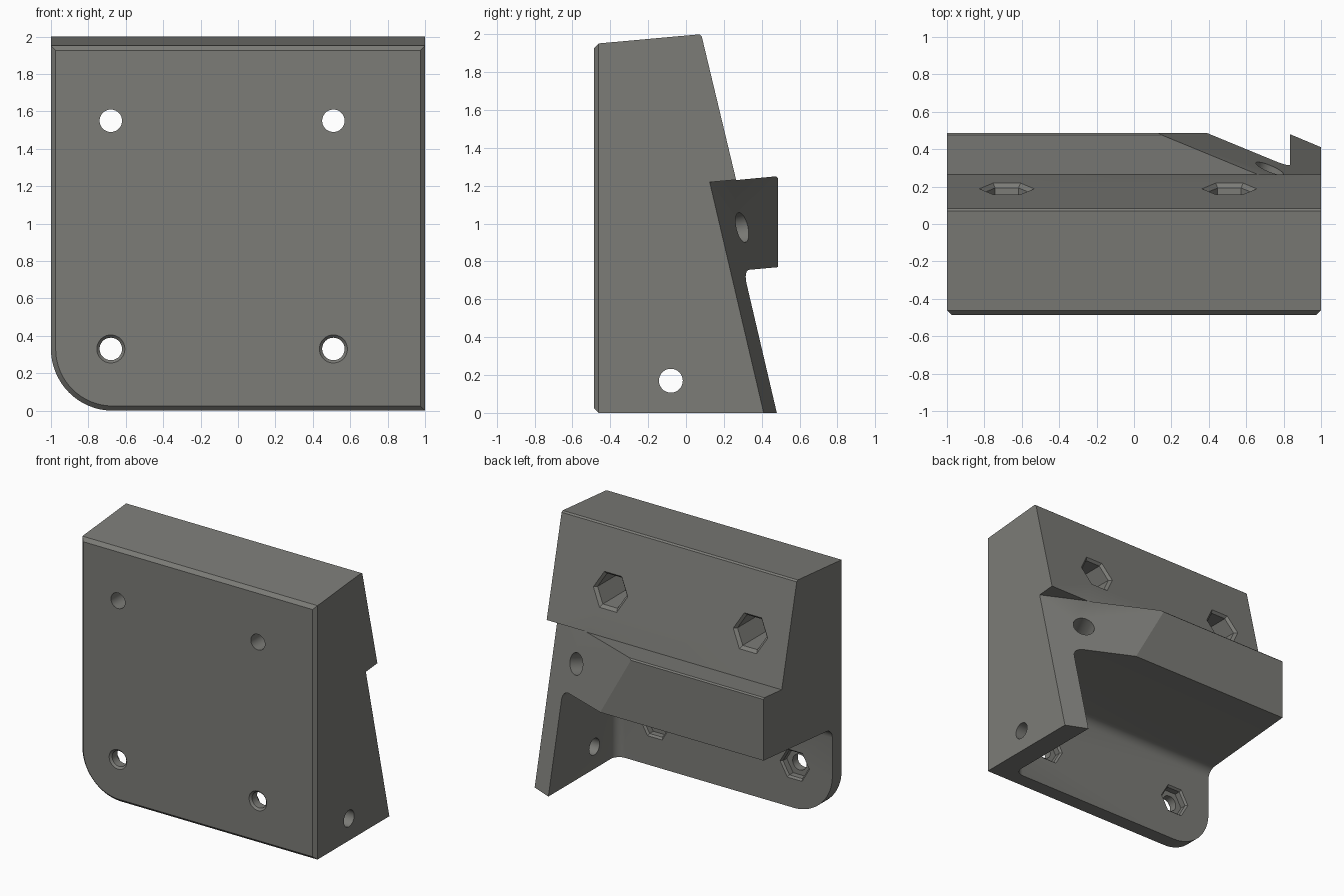
import bpy, bmesh, math
from mathutils import Vector

if "Cube" in bpy.data.objects:
    bpy.data.objects.remove(bpy.data.objects["Cube"])

SLOPE = 0.237     # lean of the upper back face
TILT = 0.09       # tilt of top, shelf and underside
HOLE_X = (-0.68, 0.51)


def loft(name, rings):
    """Closed solid through rings of equal point count."""
    bm = bmesh.new()
    loops = [[bm.verts.new(p) for p in ring] for ring in rings]
    n = len(loops[0])
    for a, b in zip(loops, loops[1:]):
        for i in range(n):
            bm.faces.new((a[i], a[(i + 1) % n], b[(i + 1) % n], b[i]))
    bm.faces.new(loops[0])
    bm.faces.new(loops[-1])
    bmesh.ops.recalc_face_normals(bm, faces=bm.faces)
    mesh = bpy.data.meshes.new(name)
    bm.to_mesh(mesh)
    bm.free()
    ob = bpy.data.objects.new(name, mesh)
    bpy.context.collection.objects.link(ob)
    return ob


def side_prism(name, yz, x0, x1):
    return loft(name, [[(x, y, z) for y, z in yz] for x in (x0, x1)])


def bore(name, centre, direction, steps, sides=48):
    """Turned cutter; steps are (distance, radius, lean of the ring)."""
    d = Vector(direction).normalized()
    u = d.orthogonal().normalized() if abs(d.x) > 1e-4 else Vector((1, 0, 0))
    v = d.cross(u)
    c = Vector(centre)
    rings = []
    for dist, r, lean in steps:
        ring = []
        for i in range(sides):
            t = 2 * math.pi * i / sides
            p = c + d * dist + u * (r * math.cos(t)) + v * (r * math.sin(t))
            p.y -= lean * (p.z - c.z)
            ring.append(p)
        rings.append(ring)
    return loft(name, rings)


def apply(ob, kind, **settings):
    mod = ob.modifiers.new(kind.lower(), kind)
    for key, value in settings.items():
        setattr(mod, key, value)
    bpy.context.view_layer.objects.active = ob
    bpy.ops.object.modifier_apply(modifier=mod.name)


def combine(ob, tool, operation='DIFFERENCE'):
    apply(ob, 'BOOLEAN', object=tool, operation=operation, solver='EXACT')
    bpy.data.objects.remove(tool)


# Body: side profile with the back ledge
body = side_prism("bracket_body", [
    (-0.6, -0.2), (-0.487, 1.925), (-0.462, 1.952), (0.07, 2.0), (0.083, 1.99),
    (0.265, 1.23), (0.477, 1.25), (0.487, 1.24), (0.487, -0.2)], -1.2, 1.2)


# Front outline: one rounded lower corner, chamfered front rim
def outline(y, inset):
    e, r, c = 1 - inset, 0.33 - inset, 0.33
    pts = [(-1 + c - r * math.cos(t), y, c - r * math.sin(t))
           for t in [math.pi / 2 * i / 16 for i in range(17)]]
    return pts + [(e, y, inset), (e, y, 2.2), (-e, y, 2.2)]


combine(body, loft("outline", [outline(-0.487, 0.025), outline(-0.462, 0),
                               outline(0.8, 0)]), 'INTERSECT')

# Rounded cavity under the ledge, open to the left, back and bottom
z_under = lambda y: 0.77 - TILT * (0.487 - y)
cavity = side_prism("cavity", [(-0.35, -1), (-0.35, z_under(-0.35)),
                               (1.5, z_under(1.5)), (1.5, -1)], -2, 0.835)
apply(cavity, 'BEVEL', width=0.07, segments=6, limit_method='NONE')
combine(body, cavity)


# Slanted relief behind the right wall, under the upper block
def relief_point(x, z):
    return (x, 0.125 - 0.42 * (x - 1) + 0.234 * (1.22 - z), z)


def relief_end(x):
    low = relief_point(x, -0.5)
    y = relief_point(x, 1.22)[1]
    high = relief_point(x, 1.219 + TILT * (y - 0.125))
    return [low, high, (x, 2.0, 1.219 + TILT * 1.875), (x, 2.0, -0.5)]


combine(body, loft("relief", [relief_end(-0.3), relief_end(1.3)]))

# Bolt holes with hexagonal nut pockets
for x in HOLE_X:
    for z in (1.55, 0.33):
        combine(body, bore("bolt_hole", (x, 0, z), (0, 1, 0),
                           [(-0.7, 0.06, 0), (0.0, 0.06, 0)]))
    combine(body, bore("front_countersink", (x, 0, 0.33), (0, 1, 0),
                       [(-0.517, 0.105, 0), (-0.472, 0.06, 0)]))
    combine(body, bore("upper_pocket", (x, 0, 1.55), (0, 1, 0),
                       [(-0.3, 0.125, 0), (0.167, 0.125, SLOPE),
                        (0.237, 0.195, SLOPE)], 6))
    combine(body, bore("lower_pocket", (x, 0, 0.33), (0, 1, 0),
                       [(-0.41, 0.11, 0), (-0.365, 0.11, 0),
                        (-0.345, 0.13, 0)], 6))

# Cross hole through the right wall
combine(body, bore("wall_hole", (0.7, -0.08, 0.17), (1, 0, 0),
                   [(0, 0.063, 0), (0.6, 0.063, 0)]))

# Angled blind hole square to the relief face
combine(body, bore("angled_hole", relief_point(0.725, 0.98), (0.42, 1, 0.234),
                   [(-0.4, 0.08, 0), (0.15, 0.08, 0)]))

# Single flat colour
grey = bpy.data.materials.new("warm grey")
grey.diffuse_color = (0.2, 0.2, 0.185, 1)
grey.use_nodes = True
grey.node_tree.nodes["Principled BSDF"].inputs["Base Color"].default_value = grey.diffuse_color
body.data.materials.clear()
body.data.materials.append(grey)
for poly in body.data.polygons:
    poly.material_index = 0

bpy.ops.object.select_all(action='DESELECT')
body.select_set(True)
bpy.context.view_layer.objects.active = body
bpy.ops.object.shade_smooth_by_angle(angle=math.radians(25))
